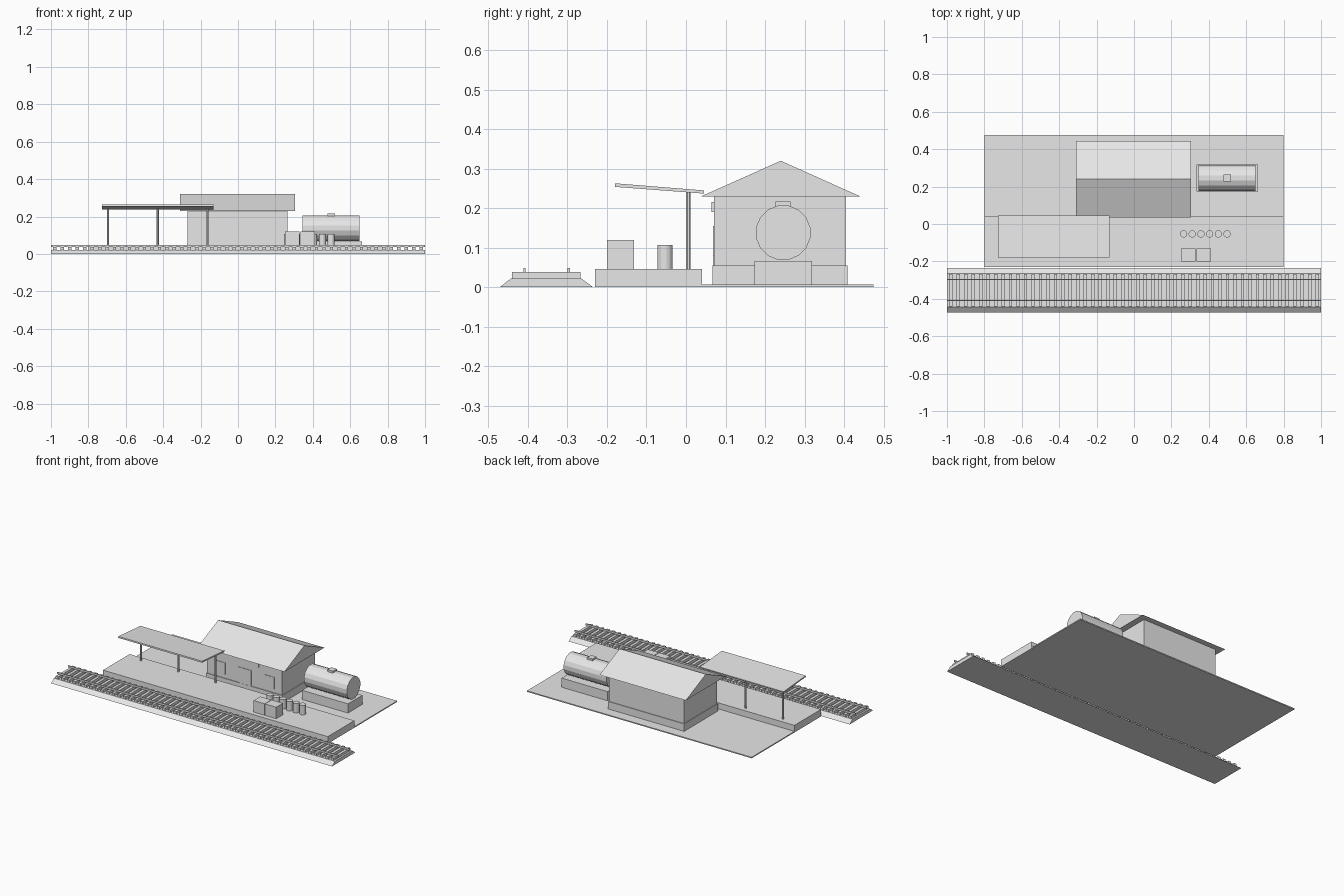
import bpy
import bmesh
import math
from mathutils import Matrix

cube = bpy.data.objects.get("Cube")
if cube:
    bpy.data.objects.remove(cube, do_unlink=True)

grey = bpy.data.materials.new("plain grey")
grey.use_nodes = True
grey.diffuse_color = (0.8, 0.8, 0.8, 1)
grey.node_tree.nodes["Principled BSDF"].inputs["Base Color"].default_value = (0.8, 0.8, 0.8, 1)


def finish(name, bm):
    bmesh.ops.recalc_face_normals(bm, faces=bm.faces)
    mesh = bpy.data.meshes.new(name)
    bm.to_mesh(mesh)
    bm.free()
    mesh.materials.append(grey)
    obj = bpy.data.objects.new(name, mesh)
    bpy.context.collection.objects.link(obj)
    return obj


def box(name, x, y, z):
    """Box from (min, max) pairs on each axis."""
    bm = bmesh.new()
    bmesh.ops.create_cube(bm, size=1)
    for v in bm.verts:
        for i, (lo, hi) in enumerate((x, y, z)):
            v.co[i] = hi if v.co[i] > 0 else lo
    return finish(name, bm)


def extrude_x(name, profile, x0, x1):
    """Sweep a (y, z) outline along x."""
    bm = bmesh.new()
    face = bm.faces.new([bm.verts.new((x0, y, z)) for y, z in profile])
    new = bmesh.ops.extrude_face_region(bm, geom=[face])["geom"]
    bmesh.ops.translate(bm, vec=(x1 - x0, 0, 0),
                        verts=[g for g in new if isinstance(g, bmesh.types.BMVert)])
    return finish(name, bm)


def cylinder(name, centre, radius, length, sides, along_x=False):
    bm = bmesh.new()
    bmesh.ops.create_cone(bm, cap_ends=True, segments=sides, radius1=radius,
                          radius2=radius, depth=length)
    turn = Matrix.Rotation(math.pi / sides, 4, 'Z')
    if along_x:
        turn = Matrix.Rotation(math.pi / 2, 4, 'Y') @ turn
    bm.transform(Matrix.Translation(centre) @ turn)
    return finish(name, bm)


def repeat(obj, count, step):
    mod = obj.modifiers.new("repeat", 'ARRAY')
    mod.count = count
    mod.use_relative_offset = False
    mod.use_constant_offset = True
    mod.constant_offset_displace = (step, 0, 0)


# Ground and platform
box("yard_ground", (-0.8, 0.8), (0.04, 0.475), (0, 0.007))
box("platform", (-0.8, 0.8), (-0.23, 0.04), (0, 0.046))

# Railway track
extrude_x("ballast", [(-0.472, 0), (-0.235, 0), (-0.265, 0.022), (-0.443, 0.022)], -1, 1)
sleeper = box("sleepers", (-0.989, -0.971), (-0.441, -0.267), (0.02, 0.038))
repeat(sleeper, 50, 0.04)
for side, y in (("front", -0.409), ("rear", -0.297)):
    box(side + "_rail", (-1, 1), (y - 0.003, y + 0.003), (0.037, 0.049))

# Station building
box("plinth", (-0.273, 0.269), (0.067, 0.409), (0, 0.055))
box("walls", (-0.269, 0.265), (0.071, 0.405), (0.05, 0.232))
extrude_x("gable_roof", [(0.036, 0.229), (0.443, 0.229), (0.24, 0.32)], -0.309, 0.305)
box("door", (-0.045, 0.045), (0.068, 0.074), (0.05, 0.155))
for side, x in (("right", -0.175), ("left", 0.175)):
    box(side + "_window", (x - 0.035, x + 0.035), (0.068, 0.074), (0.08, 0.155))
box("name_board", (-0.1, 0.1), (0.065, 0.074), (0.19, 0.216))

# Waiting canopy
extrude_x("canopy_roof", [(-0.18, 0.254), (0.045, 0.237), (0.046, 0.245), (-0.179, 0.263)],
          -0.727, -0.13)
post = cylinder("canopy_posts", (-0.695, 0.006, 0.143), 0.006, 0.196, 8)
repeat(post, 3, 0.266)

# Stacked crates
for level, z in (("lower", 0.046), ("upper", 0.083)):
    crate = box(level + "_crates", (0.251, 0.33), (-0.2, -0.132), (z, z + 0.037))
    repeat(crate, 2, 0.082)

# Oil drums
drum = cylinder("drums", (0.265, -0.053, 0.0765), 0.0195, 0.061, 16)
repeat(drum, 6, 0.0465)

# Fuel tank
box("tank_base", (0.335, 0.662), (0.173, 0.319), (0, 0.066))
cylinder("tank", (0.498, 0.246, 0.138), 0.07, 0.305, 16, along_x=True)
box("tank_hatch", (0.479, 0.518), (0.226, 0.265), (0.2, 0.217))
